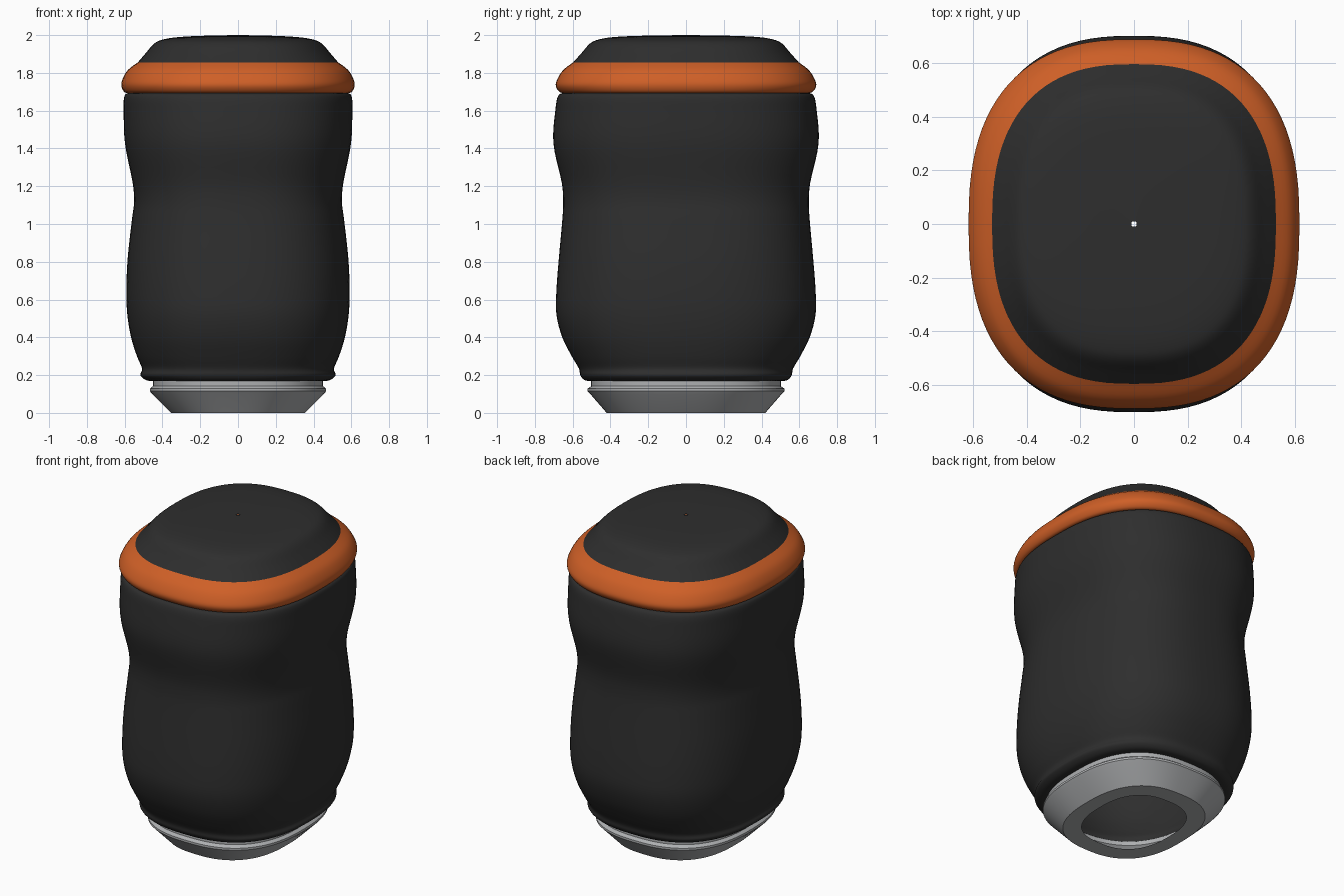
import bpy
import bmesh
from math import cos, sin, pi, copysign
from mathutils import Vector

cube = bpy.data.objects.get("Cube")
if cube:
    bpy.data.objects.remove(cube, do_unlink=True)

SEGMENTS = 96
ROUNDNESS = 2.5  # superellipse exponent shared by every cross-section


def make_material(name, color, roughness):
    mat = bpy.data.materials.new(name)
    mat.use_nodes = True
    mat.diffuse_color = (*color, 1)
    shader = mat.node_tree.nodes["Principled BSDF"]
    shader.inputs["Base Color"].default_value = (*color, 1)
    shader.inputs["Roughness"].default_value = roughness
    return mat


def smooth_profile(points, steps=4):
    """Catmull-Rom curve through (half width, half depth, height) points."""
    pts = [Vector(p) for p in points]
    pts = [pts[0]] + pts + [pts[-1]]
    curve = []
    for a, b, c, d in zip(pts, pts[1:], pts[2:], pts[3:]):
        for i in range(steps):
            t = i / steps
            curve.append(0.5 * (2 * b + (c - a) * t
                                + (2 * a - 5 * b + 4 * c - d) * t ** 2
                                + (3 * b - a - 3 * c + d) * t ** 3))
    return curve + [pts[-1]]


def rounded(value):
    return copysign(abs(value) ** (2 / ROUNDNESS), value)


def loft(name, profile, material, sharp_angle=40):
    """Skin rounded-square rings, listed from the bottom up."""
    bm = bmesh.new()
    angles = [2 * pi * i / SEGMENTS for i in range(SEGMENTS)]
    rings = [[bm.verts.new((w * rounded(cos(a)), d * rounded(sin(a)), z))
              for a in angles] for w, d, z in profile]
    for low, high in zip(rings, rings[1:]):
        for i in range(SEGMENTS):
            j = (i + 1) % SEGMENTS
            bm.faces.new((low[i], low[j], high[j], high[i]))
    mesh = bpy.data.meshes.new(name)
    bm.to_mesh(mesh)
    bm.free()
    mesh.materials.append(material)
    obj = bpy.data.objects.new(name, mesh)
    bpy.context.collection.objects.link(obj)
    bpy.ops.object.select_all(action="DESELECT")
    obj.select_set(True)
    bpy.context.view_layer.objects.active = obj
    bpy.ops.object.shade_smooth_by_angle(angle=sharp_angle * pi / 180)
    return obj


charcoal = make_material("charcoal", (0.027, 0.027, 0.027), 0.6)
orange = make_material("orange", (0.62, 0.115, 0.02), 0.5)
silver = make_material("silver", (0.42, 0.43, 0.44), 0.4)

# Open metal foot with a flat underside, flared wall and neck
loft("metal_foot", [
    (.26, .31, 0), (.355, .42, 0), (.455, .507, .1), (.467, .521, .115),
    (.467, .521, .128), (.45, .502, .142), (.45, .502, .17),
], silver, 30)

# Waisted body with a small lip at the bottom
loft("body", smooth_profile([
    (.45, .5, .168), (.488, .538, .174), (.517, .56, .2), (.508, .567, .235),
    (.535, .605, .3), (.566, .655, .4), (.586, .686, .52), (.591, .686, .65),
    (.584, .673, .82), (.562, .655, 1.02), (.55, .65, 1.12),
    (.558, .658, 1.22), (.591, .695, 1.38), (.603, .703, 1.48),
    (.605, .692, 1.6), (.604, .682, 1.665), (.59, .664, 1.69),
    (.55, .62, 1.697),
]), charcoal)

# Bright band around the lid
loft("lid_band", smooth_profile([
    (.57, .635, 1.694), (.601, .668, 1.698), (.617, .689, 1.73),
    (.612, .682, 1.765), (.583, .65, 1.815), (.53, .597, 1.856),
]), orange, 50)

# Domed lid with a pin hole at the centre
loft("lid_top", smooth_profile([
    (.53, .597, 1.856), (.488, .553, 1.905), (.445, .51, 1.954),
    (.4, .465, 1.976), (.31, .38, 1.99), (.17, .22, 1.997), (.01, .01, 2),
]), charcoal)
